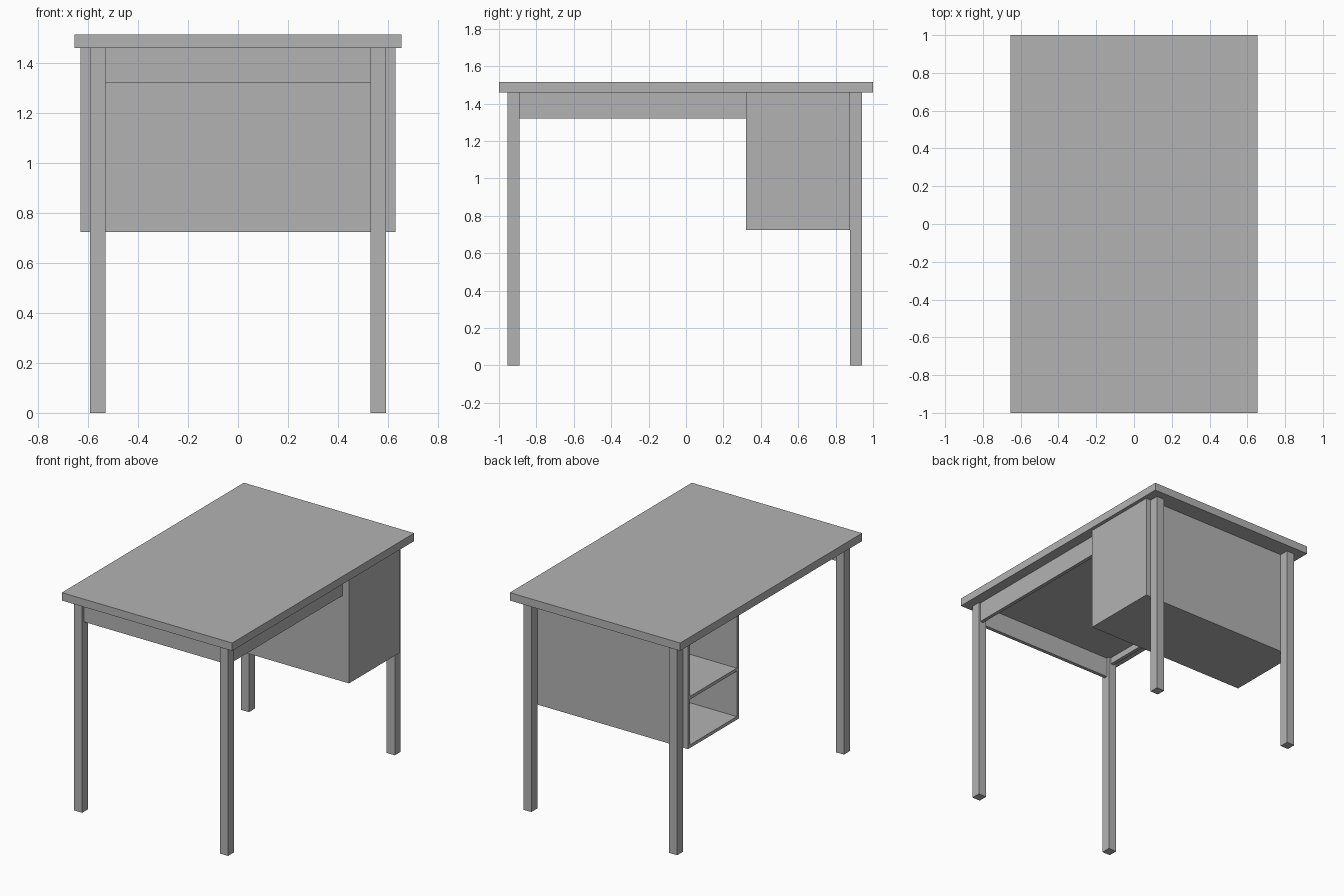
import bpy

if "Cube" in bpy.data.objects:
    bpy.data.objects.remove(bpy.data.objects["Cube"], do_unlink=True)

grey = bpy.data.materials.new("plain_grey")
grey.use_nodes = True
colour = (0.45, 0.45, 0.45, 1)
grey.diffuse_color = colour
grey.node_tree.nodes["Principled BSDF"].inputs["Base Color"].default_value = colour


def box(name, x, y, z):
    """Add a box from its (low, high) range on each axis."""
    ranges = (x, y, z)
    bpy.ops.mesh.primitive_cube_add(size=1, location=[(a + b) / 2 for a, b in ranges])
    ob = bpy.context.object
    ob.name = name
    ob.scale = [b - a for a, b in ranges]
    bpy.ops.object.transform_apply(location=False, rotation=False, scale=True)
    ob.data.materials.append(grey)
    return ob


TOP = 1.46               # underside of the desktop
LEG_IN, LEG_OUT = 0.53, 0.592
FRONT_IN, BACK_IN = -0.89, 0.877
CAB_FRONT, CAB_X, CAB_Z = 0.32, 0.63, 0.723
BOARD = 0.022

# Desktop
box("desktop", (-0.655, 0.655), (-1, 1), (TOP, 1.515))

# Four square legs
for side, sx in (("left", 1), ("right", -1)):
    x = sorted((sx * LEG_IN, sx * LEG_OUT))
    box("front_leg_" + side, x, (-0.955, FRONT_IN), (0, TOP))
    box("back_leg_" + side, x, (BACK_IN, 0.942), (0, TOP))

# Aprons under the desktop, and a shallow rail over the knee space
box("front_apron", (-LEG_IN, LEG_IN), (-0.935, -0.91), (1.32, TOP))
box("left_apron", (0.555, 0.58), (FRONT_IN, CAB_FRONT), (1.32, TOP))
box("right_rail", (-0.572, -0.547), (FRONT_IN, CAB_FRONT), (1.415, TOP))

# Cabinet, open on the right side
inner_y = (CAB_FRONT + BOARD, BACK_IN - BOARD)
inner_x = (-CAB_X, CAB_X - BOARD)
box("cabinet_front_panel", (-CAB_X, CAB_X), (CAB_FRONT, inner_y[0]), (CAB_Z, TOP))
box("cabinet_back_panel", (-CAB_X, CAB_X), (inner_y[1], BACK_IN), (CAB_Z, TOP))
box("cabinet_left_panel", (inner_x[1], CAB_X), inner_y, (CAB_Z, TOP))
box("cabinet_floor", inner_x, inner_y, (CAB_Z, CAB_Z + BOARD))
box("cabinet_shelf", inner_x, inner_y, (1.06, 1.06 + BOARD))
